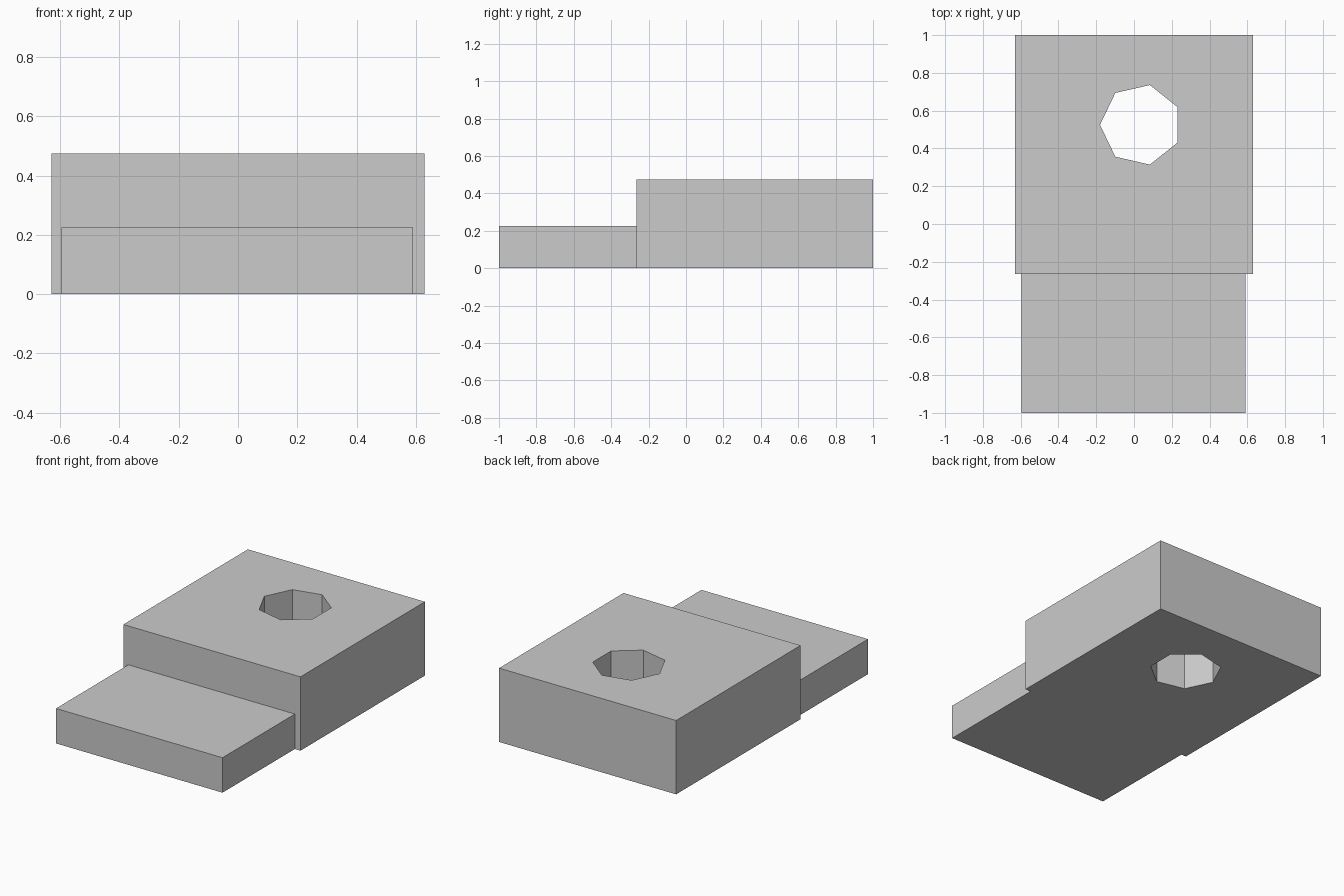
import bpy
import math

cube = bpy.data.objects.get("Cube")
if cube:
    bpy.data.objects.remove(cube, do_unlink=True)

# Plain grey finish
grey = bpy.data.materials.new("light_grey")
grey.use_nodes = True
colour = (0.6, 0.6, 0.6, 1.0)
grey.diffuse_color = colour
grey.node_tree.nodes["Principled BSDF"].inputs["Base Color"].default_value = colour


def block(name, low, high):
    """Box spanning two opposite corners."""
    centre = [(a + b) / 2 for a, b in zip(low, high)]
    bpy.ops.mesh.primitive_cube_add(size=1, location=centre)
    obj = bpy.context.object
    obj.name = name
    obj.scale = [b - a for a, b in zip(low, high)]
    bpy.ops.object.transform_apply(location=True, rotation=False, scale=True)
    obj.data.materials.append(grey)
    return obj


# Thick body and the thinner tab in front of it
step_y = -0.265
body = block("body", (-0.63, step_y, 0), (0.63, 1, 0.475))
block("front_tab", (-0.595, -1, 0), (0.59, step_y, 0.225))

# Seven-sided through hole, one corner pointing to -x
bpy.ops.mesh.primitive_cylinder_add(
    vertices=7, radius=0.216, depth=2, location=(0.036, 0.525, 0.2))
cutter = bpy.context.object
cutter.name = "hole_cutter"
cutter.rotation_euler.z = math.pi / 2
cutter.data.materials.append(grey)
cutter.hide_render = True

hole = body.modifiers.new("hole", 'BOOLEAN')
hole.operation = 'DIFFERENCE'
hole.solver = 'EXACT'
hole.object = cutter
bpy.ops.object.select_all(action='DESELECT')
body.select_set(True)
bpy.context.view_layer.objects.active = body
bpy.ops.object.modifier_apply(modifier=hole.name)
bpy.data.objects.remove(cutter, do_unlink=True)
